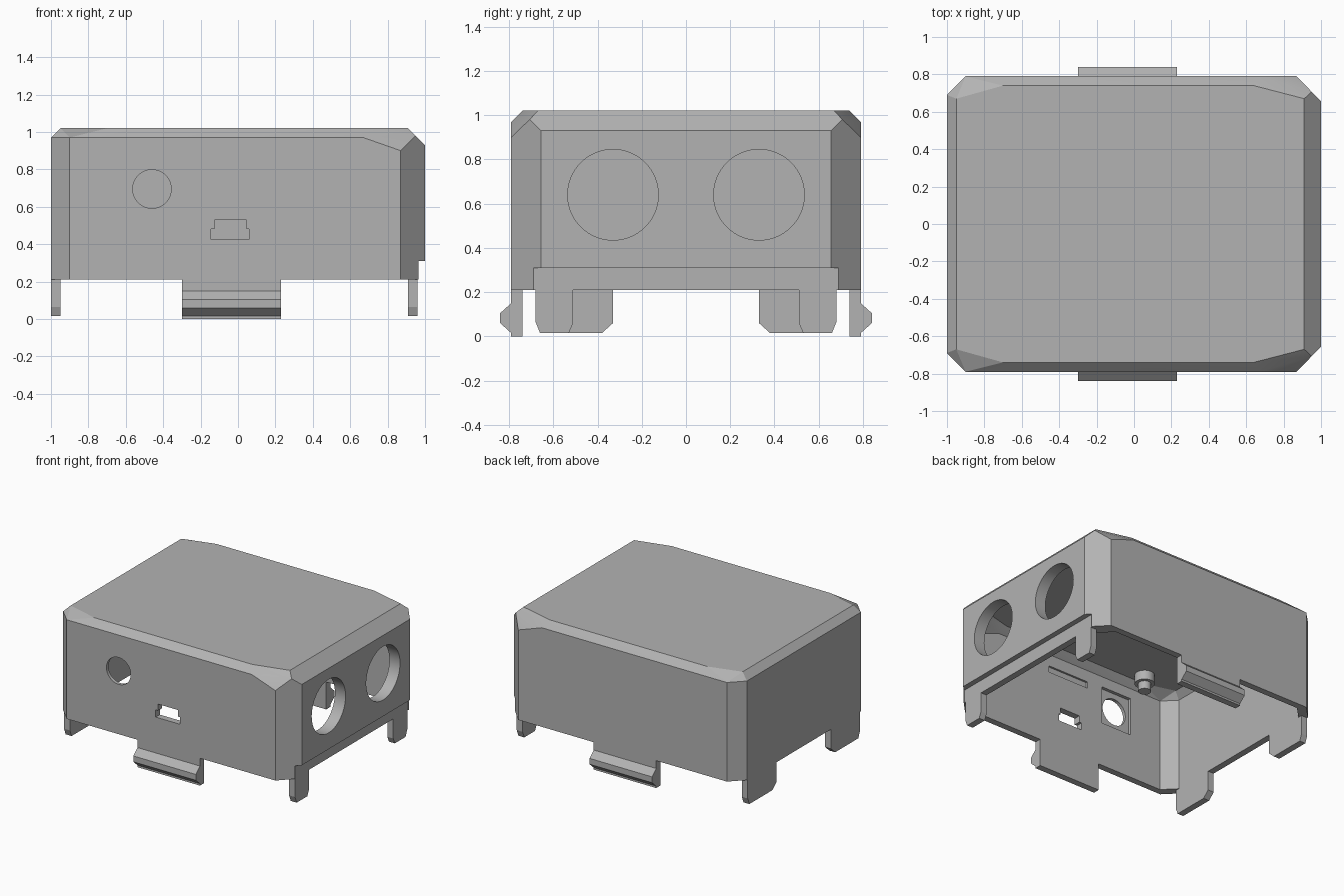
import bpy
import bmesh
import math
from mathutils import Vector

cube = bpy.data.objects.get("Cube")
if cube:
    bpy.data.objects.remove(cube, do_unlink=True)

grey = bpy.data.materials.new("plain_grey")
grey.use_nodes = True
grey.diffuse_color = (0.45, 0.45, 0.45, 1)
grey.node_tree.nodes["Principled BSDF"].inputs["Base Color"].default_value = (0.45, 0.45, 0.45, 1)


def finish(name, bm):
    bmesh.ops.recalc_face_normals(bm, faces=bm.faces)
    mesh = bpy.data.meshes.new(name)
    bm.to_mesh(mesh)
    bm.free()
    mesh.materials.append(grey)
    ob = bpy.data.objects.new(name, mesh)
    bpy.context.scene.collection.objects.link(ob)
    return ob


def hull(name, points):
    bm = bmesh.new()
    verts = [bm.verts.new(p) for p in points]
    bmesh.ops.convex_hull(bm, input=verts)
    bmesh.ops.dissolve_limit(bm, angle_limit=math.radians(1), verts=bm.verts, edges=bm.edges)
    return finish(name, bm)


def prism(name, outline, axis, start, end):
    """Extrude an outline along x (outline is y, z), y (x, z) or z (x, y)."""
    bm = bmesh.new()
    place = {"x": lambda a, b: (start, a, b),
             "y": lambda a, b: (a, start, b),
             "z": lambda a, b: (a, b, start)}[axis]
    face = bm.faces.new([bm.verts.new(place(a, b)) for a, b in outline])
    made = bmesh.ops.extrude_face_region(bm, geom=[face])["geom"]
    shift = Vector([(end - start) * (axis == c) for c in "xyz"])
    bmesh.ops.translate(bm, vec=shift, verts=[v for v in made if isinstance(v, bmesh.types.BMVert)])
    return finish(name, bm)


def rect(a0, a1, b0, b1):
    return [(a0, b0), (a1, b0), (a1, b1), (a0, b1)]


def circle(a, b, r, n=64):
    return [(a + r * math.cos(math.tau * i / n), b + r * math.sin(math.tau * i / n)) for i in range(n)]


def cut(target, cutter):
    cutter.hide_render = True
    mod = target.modifiers.new("cut", "BOOLEAN")
    mod.object = cutter
    mod.operation = "DIFFERENCE"
    mod.solver = "EXACT"
    with bpy.context.temp_override(object=target, active_object=target):
        bpy.ops.object.modifier_apply(modifier=mod.name)
    bpy.data.objects.remove(cutter, do_unlink=True)


# Chamfered shell, described by its front half and mirrored in y
BASE = 0.21
half = [(0.91, 0.67, 1.02), (0.64, 0.74, 1.02), (0.67, 0.79, 0.97), (0.87, 0.79, 0.9),
        (0.95, 0.707, 0.98), (1, 0.655, 0.93), (-0.95, 0.67, 1.02), (-0.7, 0.74, 1.02),
        (-0.9, 0.79, 0.97), (-1, 0.69, 0.97)]
half += [(x, y, BASE) for x, y in ((0.87, 0.79), (1, 0.655), (-0.9, 0.79), (-1, 0.69))]
outer = [(x, s * y, z) for x, y, z in half for s in (-1, 1)]
inner = [(x * 0.93 - 0.02, y * 0.937, z - 0.05 if z > BASE else 0.1) for x, y, z in outer]
shell = hull("shell", outer)
cut(shell, hull("cavity", inner))

# Round ports and the stepped rebate on the port wall
for y in (-0.33, 0.33):
    cut(shell, prism("port_cutter", circle(y, 0.64, 0.205), "x", 0.8, 1.1))
cut(shell, prism("rebate_cutter", rect(-0.69, 0.69, 0.1, 0.31), "x", 0.96, 1.1))

# Front button hole with its inner pocket, and the stepped socket opening
cut(shell, prism("button_cutter", circle(-0.46, 0.695, 0.103), "y", -0.9, -0.6))
cut(shell, prism("pocket_cutter", rect(-0.59, -0.33, 0.55, 0.84), "y", -0.765, -0.6))
socket = [(-0.145, 0.425), (0.06, 0.425), (0.06, 0.48), (0.045, 0.48),
          (0.045, 0.53), (-0.125, 0.53), (-0.125, 0.48), (-0.145, 0.48)]
cut(shell, prism("socket_cutter", socket, "y", -0.9, -0.6))
cut(shell, prism("groove_cutter", rect(-0.2, 0.15, 0.78, 0.83), "y", -0.755, -0.6))

# Snap hooks at front and back
hook = [(0.74, 0), (0.79, 0), (0.79, 0.015), (0.84, 0.06), (0.84, 0.105), (0.79, 0.15),
        (0.79, BASE), (0.74, BASE)]
for name, s in (("front_hook", -1), ("back_hook", 1)):
    prism(name, [(s * y, z) for y, z in hook], "x", -0.3, 0.23)

# Feet: wide on one side, narrow on the other
wide = [(0.33, BASE), (0.33, 0.06), (0.38, 0.015), (0.66, 0.015), (0.68, 0.065), (0.68, BASE)]
narrow = [(0.51, BASE), (0.51, 0.06), (0.53, 0.015), (0.66, 0.015), (0.68, 0.065), (0.68, BASE)]
for end, s in (("front", -1), ("back", 1)):
    prism(end + "_right_foot", [(s * y, z) for y, z in wide], "x", -1, -0.95)
    prism(end + "_left_foot", [(s * y, z) for y, z in narrow], "x", 0.91, 0.96)

# Small stepped post under the ceiling
prism("post_collar", circle(-0.6, -0.6, 0.07, 32), "z", 0.9, 0.98)
prism("post_tip", circle(-0.6, -0.6, 0.045, 32), "z", 0.84, 0.9)

# Smooth the round walls, keep every other edge crisp
bpy.ops.object.select_all(action="DESELECT")
for ob in bpy.context.scene.objects:
    if ob.type == "MESH":
        ob.select_set(True)
        bpy.context.view_layer.objects.active = ob
bpy.ops.object.shade_smooth_by_angle(angle=math.radians(20))
